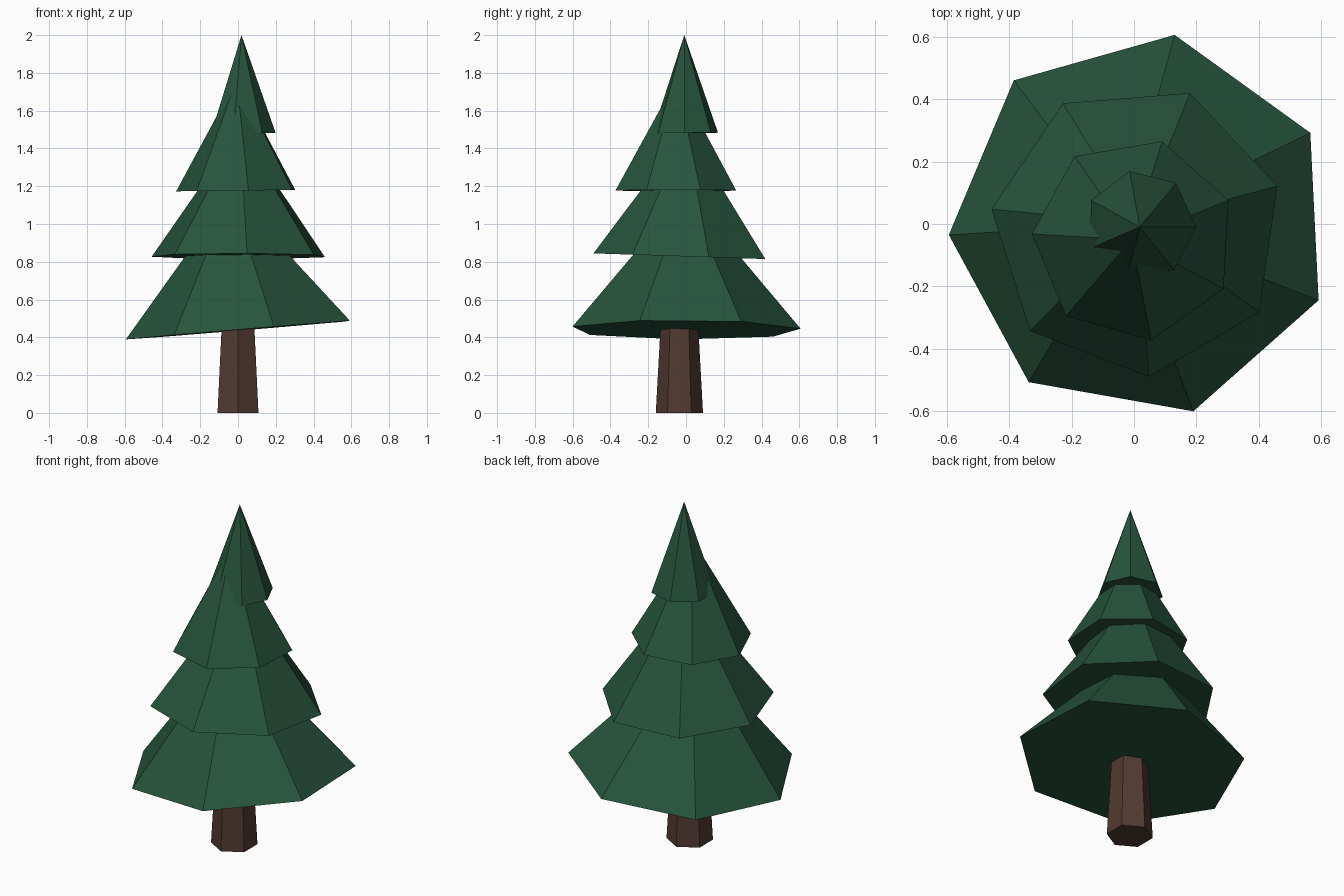
import bpy, bmesh, math
from mathutils import Vector

if "Cube" in bpy.data.objects:
    bpy.data.objects.remove(bpy.data.objects["Cube"])


def material(name, colour):
    mat = bpy.data.materials.new(name)
    mat.diffuse_color = (*colour, 1.0)
    mat.use_nodes = True
    mat.node_tree.nodes["Principled BSDF"].inputs["Base Color"].default_value = mat.diffuse_color
    return mat


def tapered(name, mat, centre, sides, angle, r_base, r_top, height, slope=(0, 0)):
    """Closed cone or frustum; slope tilts its base by dz/dx, dz/dy."""
    normal = Vector((-slope[0], -slope[1], 1)).normalized()
    turn = Vector((0, 0, 1)).rotation_difference(normal)

    bm = bmesh.new()

    def place(x, y, z):
        return bm.verts.new(Vector(centre) + turn @ Vector((x, y, z)))

    def ring(r, z):
        steps = [math.radians(angle) + math.tau * i / sides for i in range(sides)]
        return [place(r * math.cos(a), r * math.sin(a), z) for a in steps]

    base = ring(r_base, 0)
    bm.faces.new(base[::-1])
    if r_top:
        top = ring(r_top, height)
        bm.faces.new(top)
    else:
        top = [place(0, 0, height)] * sides
    for i in range(sides):
        j = (i + 1) % sides
        corners = [base[i], base[j], top[j]] + ([top[i]] if r_top else [])
        bm.faces.new(corners)

    mesh = bpy.data.meshes.new(name)
    bm.to_mesh(mesh)
    bm.free()
    mesh.materials.append(mat)
    obj = bpy.data.objects.new(name, mesh)
    bpy.context.collection.objects.link(obj)
    return obj


bark = material("bark_brown", (0.083, 0.042, 0.031))
needles = material("needle_green", (0.020, 0.088, 0.046))

# Six-sided tapering trunk
tapered("trunk", bark, (0, -0.035, 0), 6, 90, 0.125, 0.092, 0.6)

# Seven-sided branch tiers: centre, angle, radius, height, base slope
tiers = [
    ((0.023, -0.004, 0.44), 80.0, 0.62, 0.73, (0.083, -0.005)),
    ((0.010, -0.020, 0.829), 68.9, 0.472, 0.67, (0.0, -0.033)),
    ((0.000, -0.050, 1.177), 74.0, 0.328, 0.59, (0.012, 0.0)),
    ((0.021, -0.005, 1.482), 101.5, 0.178, 0.518, (0.005, 0.008)),
]
for n, (centre, angle, radius, height, slope) in enumerate(tiers, 1):
    tapered(f"branch_tier_{n}", needles, centre, 7, angle, radius, 0, height, slope)
